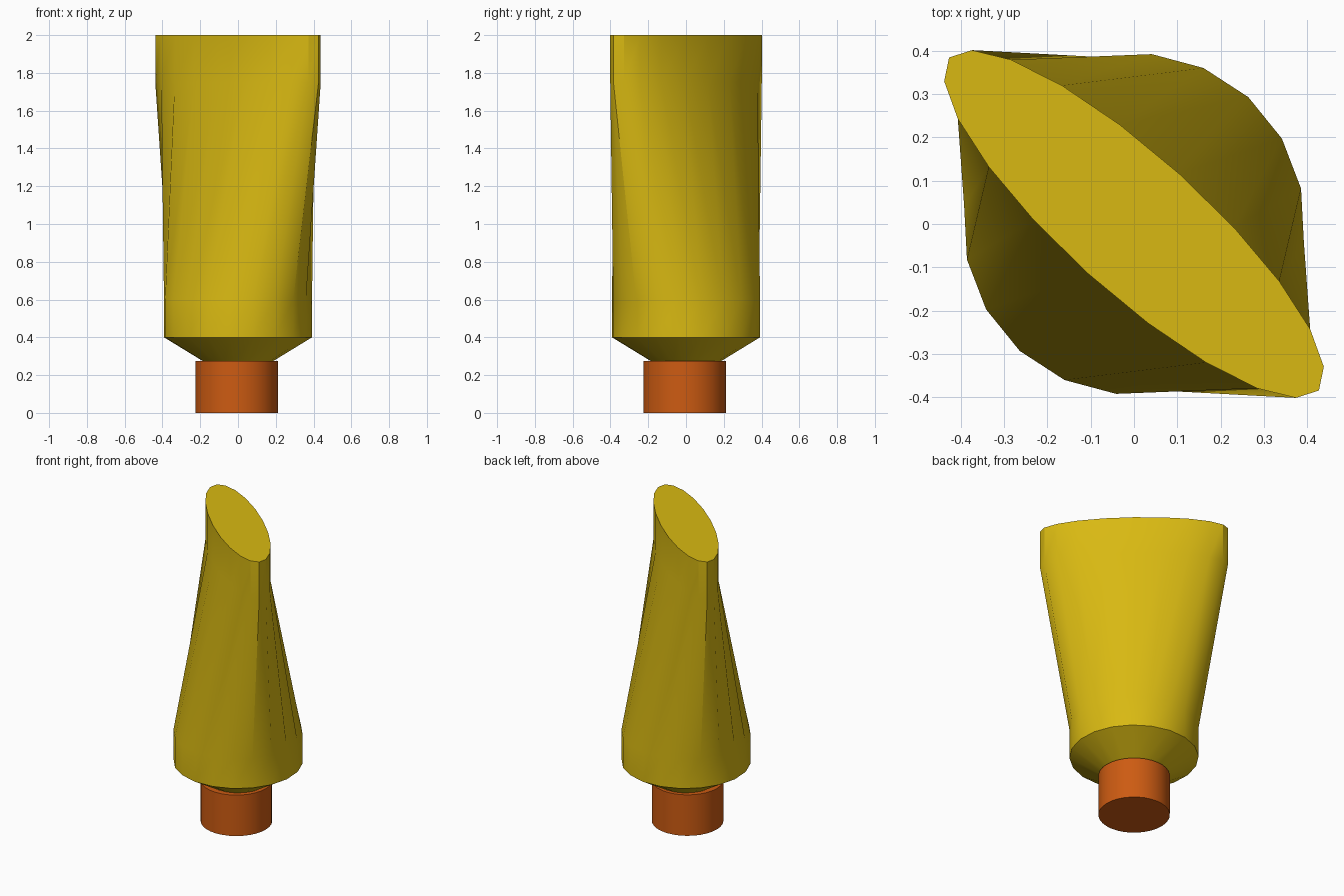
import bpy
import bmesh
from math import cos, sin, pi, radians

cube = bpy.data.objects.get("Cube")
if cube:
    bpy.data.objects.remove(cube, do_unlink=True)


def make_material(name, rgb):
    mat = bpy.data.materials.new(name)
    mat.use_nodes = True
    colour = (*rgb, 1)
    mat.diffuse_color = colour
    mat.node_tree.nodes["Principled BSDF"].inputs["Base Color"].default_value = colour
    return mat


def loft(name, rings, sides, mat, centre=(0, 0), turn=0):
    """Skin elliptical rings (height, long radius, short radius) and cap both ends."""
    bm = bmesh.new()
    loops = []
    for z, a, b in rings:
        loop = []
        for i in range(sides):
            t = 2 * pi * i / sides
            u, v = a * cos(t), b * sin(t)
            x = u * cos(turn) - v * sin(turn) + centre[0]
            y = u * sin(turn) + v * cos(turn) + centre[1]
            loop.append(bm.verts.new((x, y, z)))
        loops.append(loop)
    for low, high in zip(loops, loops[1:]):
        for i in range(sides):
            j = (i + 1) % sides
            bm.faces.new((low[i], low[j], high[j], high[i]))
    bm.faces.new(loops[0][::-1])
    bm.faces.new(loops[-1])
    mesh = bpy.data.meshes.new(name)
    bm.to_mesh(mesh)
    bm.free()
    mesh.materials.append(mat)
    obj = bpy.data.objects.new(name, mesh)
    bpy.context.collection.objects.link(obj)
    bpy.ops.object.select_all(action="DESELECT")
    obj.select_set(True)
    bpy.context.view_layer.objects.active = obj
    bpy.ops.object.shade_smooth_by_angle(angle=radians(30))
    return obj


yellow = make_material("yellow plastic", (0.69, 0.485, 0.006))
orange = make_material("orange plastic", (0.61, 0.105, 0.006))

# Tube: neck, conical shoulder, round base, then flattened towards the crimped end
loft("tube_body", [
    (0.12, 0.18, 0.18),
    (0.27, 0.18, 0.18),
    (0.40, 0.394, 0.394),
    (0.60, 0.394, 0.394),
    (1.75, 0.574, 0.156),
    (2.00, 0.574, 0.156),
], 20, yellow, turn=radians(138))

# Screw cap the tube stands on
loft("screw_cap", [(0, 0.218, 0.218), (0.275, 0.218, 0.218)], 32, orange,
     centre=(-0.007, -0.007))
